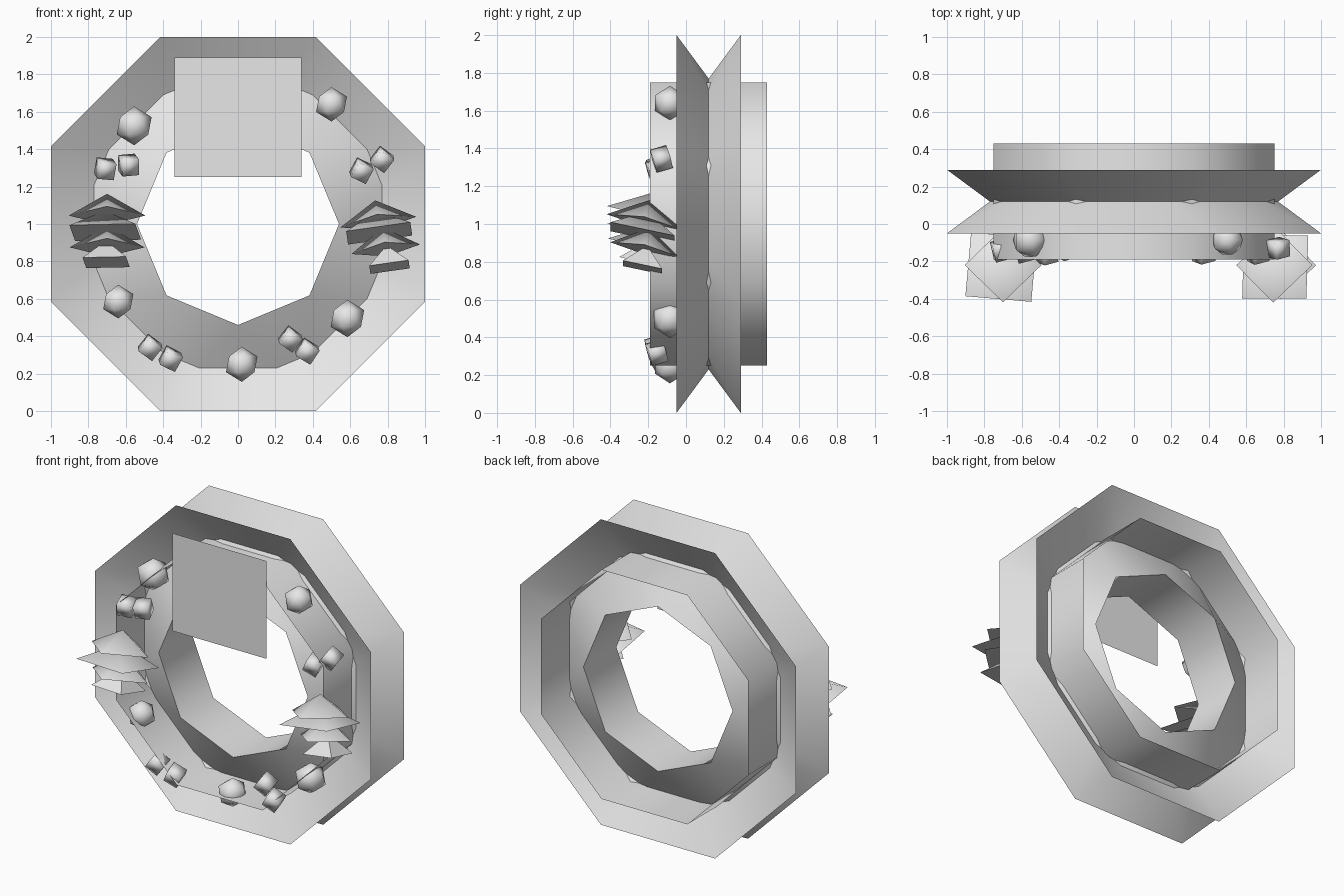
import bpy, bmesh, math
from mathutils import Matrix, Euler, Vector

if "Cube" in bpy.data.objects:
    bpy.data.objects.remove(bpy.data.objects["Cube"])

grey = bpy.data.materials.new("light_grey")
grey.diffuse_color = (0.8, 0.8, 0.8, 1)
grey.use_nodes = True
grey.node_tree.nodes["Principled BSDF"].inputs["Base Color"].default_value = grey.diffuse_color


def finish(name, bm, angle=180):
    """Turn a bmesh into a named, smooth shaded object."""
    mesh = bpy.data.meshes.new(name)
    bm.to_mesh(mesh)
    bm.free()
    mesh.materials.append(grey)
    ob = bpy.data.objects.new(name, mesh)
    bpy.context.collection.objects.link(ob)
    bpy.ops.object.select_all(action='DESELECT')
    ob.select_set(True)
    bpy.context.view_layer.objects.active = ob
    if angle < 180:
        bpy.ops.object.shade_smooth_by_angle(angle=math.radians(angle))
    else:
        bpy.ops.object.shade_smooth()
    return ob


def octagon(bm, radius, y, offset):
    """Eight vertices around the y axis at the wreath centre."""
    return [bm.verts.new((radius * math.cos(math.radians(45 * i + offset)), y,
                          1 + radius * math.sin(math.radians(45 * i + offset))))
            for i in range(8)]


# Wreath ring: two crossing flared bands joined by the wall of the hole
bm = bmesh.new()
R_OUT = 1 / math.cos(math.pi / 8)
outer_front = octagon(bm, R_OUT, -0.05, 22.5)
outer_back = octagon(bm, R_OUT, 0.29, 22.5)
hole_front = octagon(bm, 0.54, -0.05, 0)
hole_back = octagon(bm, 0.54, 0.29, 0)
for i in range(8):
    j = (i + 1) % 8
    # outer vertex i lies halfway between hole vertices i and j
    bm.faces.new((outer_front[i], hole_back[j], hole_back[i]))
    bm.faces.new((outer_front[i], outer_front[j], hole_back[j]))
    bm.faces.new((hole_back[i], hole_back[j], hole_front[j], hole_front[i]))
    bm.faces.new((outer_back[i], hole_front[i], hole_front[j]))
    bm.faces.new((outer_back[i], hole_front[j], outer_back[j]))
finish("wreath_ring", bm, 60)

# Open eight-sided sleeve through the ring
bm = bmesh.new()
front = octagon(bm, 0.812, -0.19, 22.5)
back = octagon(bm, 0.812, 0.43, 22.5)
for i in range(8):
    j = (i + 1) % 8
    bm.faces.new((front[i], front[j], back[j], back[i]))
finish("sleeve", bm)

# Flat square card at the top
bm = bmesh.new()
bm.faces.new([bm.verts.new((x, -0.19, z)) for x, z in
              ((-0.34, 1.25), (0.34, 1.25), (0.34, 1.89), (-0.34, 1.89))])
finish("top_card", bm)

# Faceted baubles: x, z, radius
for x, z, r in ((-0.555, 1.525, 0.104), (0.5, 1.64, 0.092), (-0.64, 0.585, 0.09),
                (0.585, 0.495, 0.1), (0.02, 0.25, 0.094)):
    bm = bmesh.new()
    bmesh.ops.create_icosphere(bm, subdivisions=1, radius=r,
                               matrix=Matrix.Translation((x, -0.085, z)))
    finish("bauble", bm)

# Small tilted berry cubes: x, y, z, roll in degrees
for x, y, z, roll in ((-0.71, -0.14, 1.295, 5), (-0.585, -0.145, 1.315, -5),
                      (0.66, -0.155, 1.285, 25), (0.77, -0.13, 1.345, 35),
                      (-0.47, -0.16, 0.34, 35), (-0.36, -0.135, 0.28, 25),
                      (0.28, -0.11, 0.385, 35), (0.37, -0.155, 0.32, 30)):
    bm = bmesh.new()
    rot = Euler((math.radians(20), math.radians(roll), math.radians(15))).to_matrix().to_4x4()
    bmesh.ops.create_cube(bm, size=0.09, matrix=Matrix.Translation((x, y, z)) @ rot)
    finish("berry_cube", bm)


def spike_cluster(name, layers, tilt):
    """Stack of shallow four-sided cones: x, y, rim z, radius, turn."""
    for x, y, z, radius, turn in layers:
        bm = bmesh.new()
        rot = Euler([math.radians(a) for a in tilt]).to_matrix().to_4x4()
        spin = Matrix.Rotation(math.radians(turn), 4, 'Z')
        bmesh.ops.create_cone(bm, cap_ends=True, segments=4, radius1=radius, radius2=0,
                              depth=0.12,
                              matrix=Matrix.Translation((x, y, z)) @ rot @ spin
                              @ Matrix.Translation((0, 0, 0.06)))
        bmesh.ops.remove_doubles(bm, verts=bm.verts, dist=0.0001)
        finish(name, bm, 60)


# Leaf clusters on both sides
spike_cluster("left_leaves", ((-0.70, -0.22, 1.045, 0.205, 0), (-0.71, -0.23, 0.955, 0.25, 40),
                              (-0.70, -0.22, 0.875, 0.2, 0), (-0.705, -0.23, 0.795, 0.165, 40)),
              (-14, 0, 0))
spike_cluster("right_leaves", ((0.75, -0.22, 1.01, 0.205, 0), (0.755, -0.23, 0.95, 0.245, 45),
                               (0.79, -0.22, 0.865, 0.185, 0), (0.81, -0.23, 0.77, 0.15, 45)),
              (-12, -8, 0))
